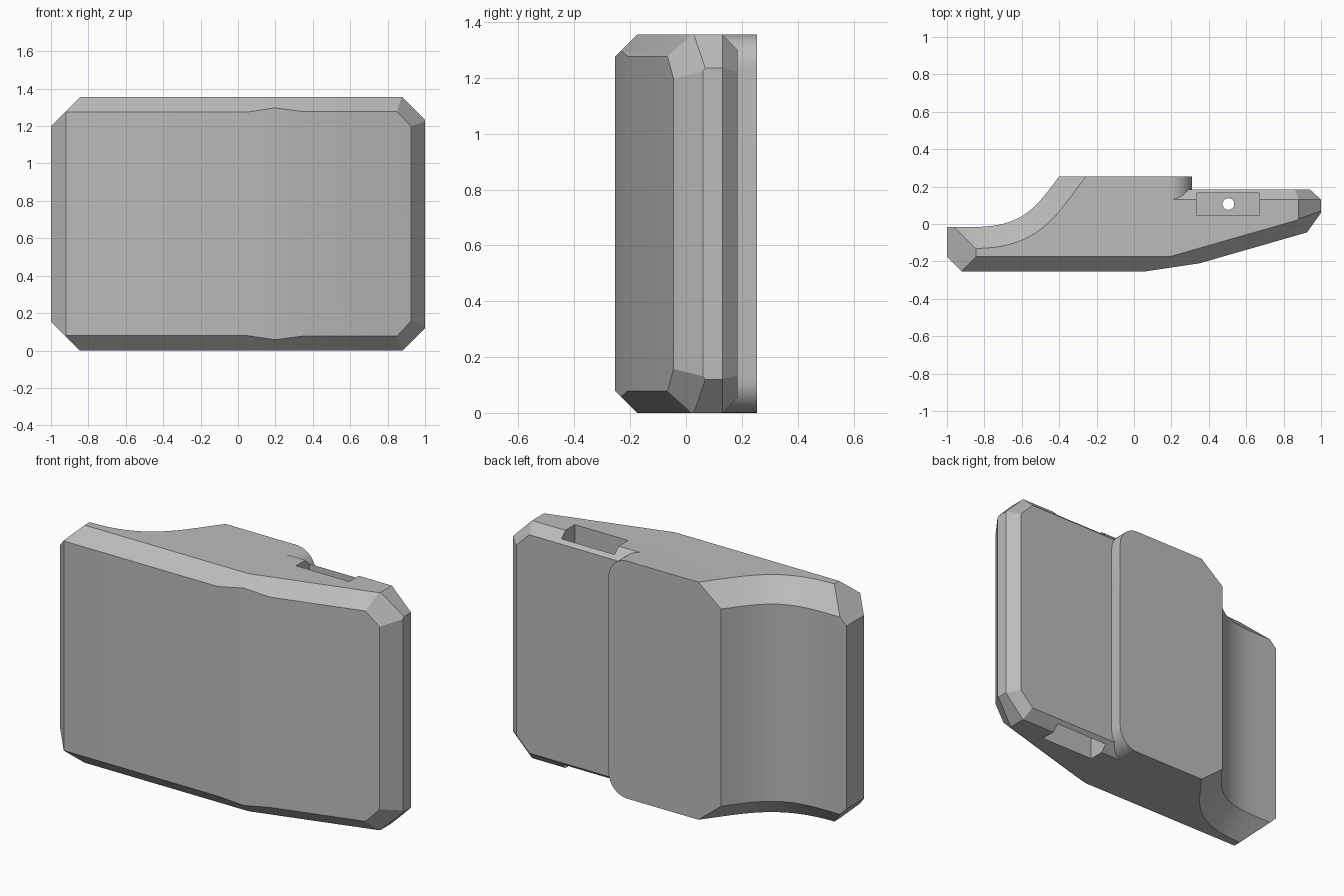
import bpy, bmesh, math
from mathutils import Vector
from mathutils.geometry import interpolate_bezier

cube = bpy.data.objects.get("Cube")
if cube:
    bpy.data.objects.remove(cube, do_unlink=True)

H = 0.6775  # half height; parts are built around z = 0, then lifted

grey = bpy.data.materials.new("plain grey")
grey.use_nodes = True
grey.diffuse_color = (0.5, 0.5, 0.5, 1)
grey.node_tree.nodes["Principled BSDF"].inputs["Base Color"].default_value = (0.5, 0.5, 0.5, 1)


def to_object(bm, name):
    bmesh.ops.recalc_face_normals(bm, faces=bm.faces)
    mesh = bpy.data.meshes.new(name)
    bm.to_mesh(mesh)
    bm.free()
    mesh.materials.append(grey)
    obj = bpy.data.objects.new(name, mesh)
    bpy.context.collection.objects.link(obj)
    return obj


def box(lo, hi):
    bm = bmesh.new()
    bmesh.ops.create_cube(bm, size=1)
    for v in bm.verts:
        v.co = [(a + b) / 2 + c * (b - a) for a, b, c in zip(lo, hi, v.co)]
    return bm


def slice_off(bm, point, normal):
    """Cut away everything on the normal side and cap the opening."""
    res = bmesh.ops.bisect_plane(bm, geom=bm.verts[:] + bm.edges[:] + bm.faces[:], dist=1e-5,
                                 plane_co=point, plane_no=normal, clear_outer=True)
    edges = [e for e in res["geom_cut"] if isinstance(e, bmesh.types.BMEdge) and e.is_boundary]
    if edges:
        bmesh.ops.edgeloop_fill(bm, edges=edges)


def slice_both(bm, point, normal):
    """Slice the same plane off the top and the bottom."""
    for s in (1, -1):
        slice_off(bm, Vector((point[0], point[1], point[2] * s)),
                  Vector((normal[0], normal[1], normal[2] * s)))


def loft(rings):
    """Skin a stack of equal rings of 3D points and cap the ends."""
    bm = bmesh.new()
    layers = [[bm.verts.new(p) for p in ring] for ring in rings]
    n = len(layers[0])
    for a, b in zip(layers, layers[1:]):
        for i in range(n):
            j = (i + 1) % n
            bm.faces.new((a[i], a[j], b[j], b[i]))
    bm.faces.new(layers[0])
    bm.faces.new(layers[-1])
    return bm


def combine(target, tool, operation):
    mod = target.modifiers.new("cut", "BOOLEAN")
    mod.operation, mod.solver, mod.object = operation, "EXACT", tool
    bpy.context.view_layer.objects.active = target
    bpy.ops.object.modifier_apply(modifier=mod.name)
    bpy.data.objects.remove(tool, do_unlink=True)


# Main body: a block with sloping front and bevelled edges
bm = box((-1, -0.255, -H), (1, 0.185, H))
outline = [((-1, -0.175), (-0.92, -0.255)), ((0.05, -0.255), (0.35, -0.21)),
           ((0.35, -0.21), (0.925, -0.045)), ((0.925, -0.045), (1, 0.06)),
           ((1, 0.13), (0.94, 0.185))]
for (ax, ay), (bx, by) in outline:
    slice_off(bm, (ax, ay, 0), Vector((by - ay, ax - bx, 0)))
slice_both(bm, (0, -0.175, H), (0, -1, 1))
slope = Vector((0.165, -0.575, 0)).normalized()
slice_both(bm, (0.19, -0.175, H), slope + Vector((0, 0, 1)))
slice_both(bm, (0, 0.13, H), (0, 1, 1))
slice_both(bm, (0.88, 0, H), (1, 0, 1))
slice_both(bm, (-0.845, 0, H), (-1, 0, 1))
slice_both(bm, (0.88, 0.028, H), (0.888, -0.785, 0.619))
slice_both(bm, (0.88, 0.13, H), (0.055, 0.075, 0.055))
body = to_object(bm, "body")

# Raised back block with two rounded corners
R, X = 0.12, 0.31
arc = [(X - R + R * math.cos(a), H - R + R * math.sin(a))
       for a in (math.radians(7.5 * i) for i in range(13))]
shape = [(-1, -H)] + [(x, -z) for x, z in reversed(arc)] + arc + [(-1, H)]
bm = loft([[(x, y, z) for x, z in shape] for y in (0.0, 0.255)])
slice_both(bm, (-0.845, 0, H), (-1, 0, 1))
combine(body, to_object(bm, "raised_block"), "UNION")

# Scooped grip with wide bevels at both ends
curve = [Vector((-1.2, -0.018))]
curve += [Vector(p[:2]) for p in interpolate_bezier(
    Vector((-0.86, -0.016, 0)), Vector((-0.6, -0.016, 0)),
    Vector((-0.53, 0.08, 0)), Vector((-0.4, 0.255, 0)), 22)]
curve.append(curve[-1] + (curve[-1] - curve[-2]).normalized() * 0.3)


def scoop_ring(offset, z):
    ring = []
    for i, p in enumerate(curve):
        t = (curve[min(i + 1, len(curve) - 1)] - curve[max(i - 1, 0)]).normalized()
        ring.append((p.x + t.y * offset, p.y - t.x * offset, z))
    return ring + [(-0.3, 0.8, z), (-1.2, 0.8, z)]


W, E = 0.115, 0.03
rings = [scoop_ring(W + E, -H - E), scoop_ring(0, W - H), scoop_ring(0, H - W), scoop_ring(W + E, H + E)]
combine(body, to_object(loft(rings), "scoop_cutter"), "DIFFERENCE")

# Slots in both ends, joined by a pin hole
for z in (-H, H):
    combine(body, to_object(box((0.335, 0.045, z - 0.15), (0.67, 0.165, z + 0.15)), "slot_cutter"), "DIFFERENCE")
bm = bmesh.new()
bmesh.ops.create_cone(bm, cap_ends=True, segments=32, radius1=0.031, radius2=0.031, depth=2)
for v in bm.verts:
    v.co += Vector((0.505, 0.107, 0))
combine(body, to_object(bm, "pin_cutter"), "DIFFERENCE")

# Stand on the floor and shade
for v in body.data.vertices:
    v.co.z += H
bpy.ops.object.select_all(action="DESELECT")
body.select_set(True)
bpy.context.view_layer.objects.active = body
bpy.ops.object.shade_smooth_by_angle(angle=math.radians(20))
